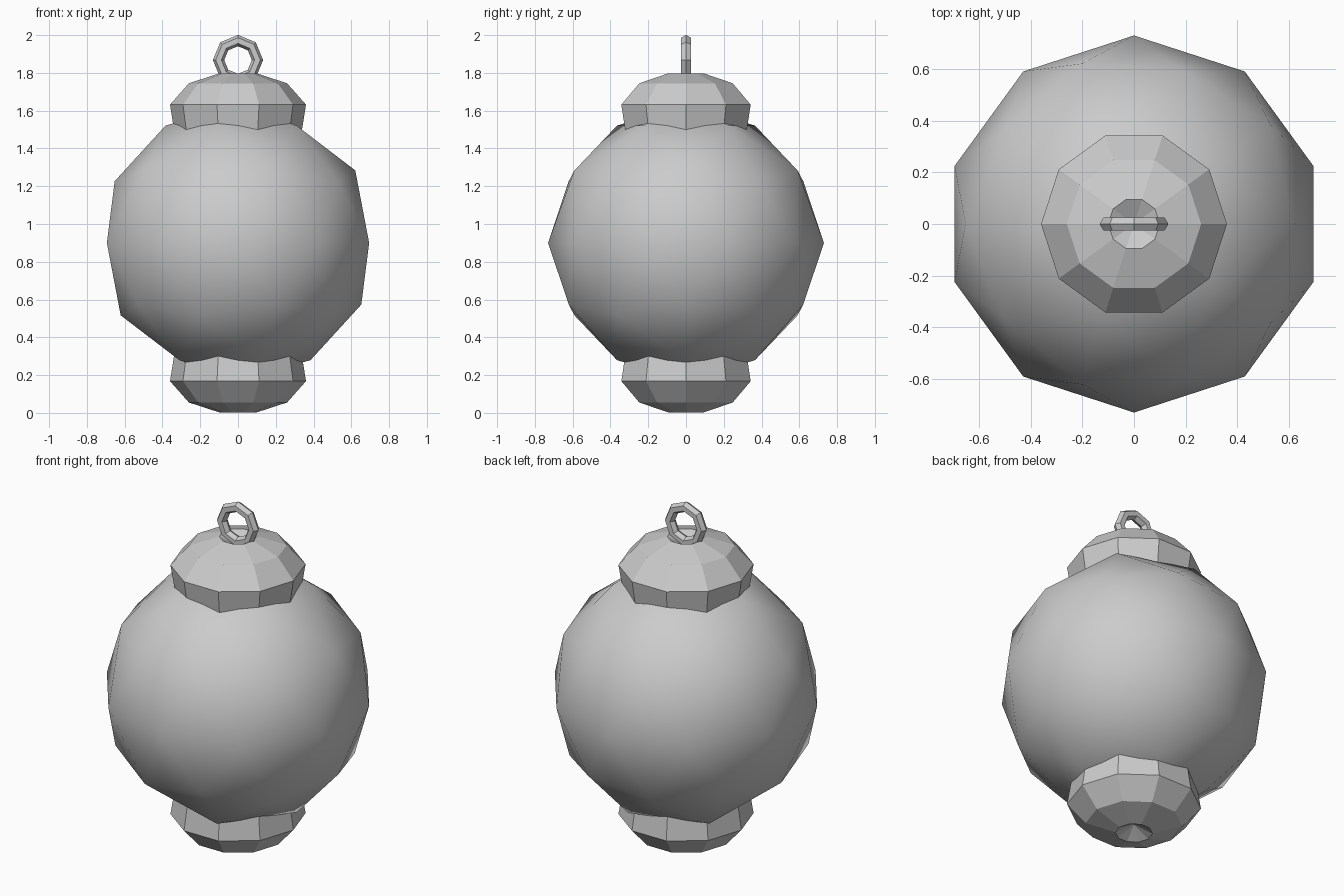
import bpy, bmesh, math

if "Cube" in bpy.data.objects:
    bpy.data.objects.remove(bpy.data.objects["Cube"])

CENTRE = 0.90   # mid height of the round body

# Round body: smooth-shaded low-poly icosphere
bpy.ops.mesh.primitive_ico_sphere_add(subdivisions=2, radius=0.73,
                                      location=(0, 0, CENTRE), rotation=(0, 0, math.pi))
body = bpy.context.object
body.name = "body"
bpy.ops.object.shade_smooth()


def revolve(name, profile, sides):
    """Spin an (r, z) profile with both ends on the axis into a faceted solid."""
    bm = bmesh.new()
    rings = []
    for r, z in profile:
        if r == 0:
            rings.append([bm.verts.new((0, 0, z))] * sides)
        else:
            rings.append([bm.verts.new((r * math.cos(2 * math.pi * i / sides),
                                        r * math.sin(2 * math.pi * i / sides), z))
                          for i in range(sides)])
    for a, b in zip(rings, rings[1:]):
        for i in range(sides):
            j = (i + 1) % sides
            bm.faces.new(list(dict.fromkeys((a[i], b[i], b[j], a[j]))))
    bmesh.ops.recalc_face_normals(bm, faces=bm.faces)
    mesh = bpy.data.meshes.new(name)
    bm.to_mesh(mesh)
    bm.free()
    obj = bpy.data.objects.new(name, mesh)
    bpy.context.collection.objects.link(obj)


# Top and bottom caps: ten-sided rounded collars with a shallow dimple
# (heights are measured from the body centre)
cap = [(0, 0.845), (0.10, 0.897), (0.26, 0.845), (0.36, 0.732),
       (0.335, 0.575), (0.22, 0.48), (0, 0.46)]
revolve("top_cap", [(r, CENTRE + z) for r, z in cap], 10)
revolve("bottom_cap", [(r, CENTRE - z) for r, z in cap], 10)

# Hanging ring standing upright on the top cap
bpy.ops.mesh.primitive_torus_add(major_segments=8, minor_segments=6,
                                 major_radius=0.103, minor_radius=0.03,
                                 location=(0, 0, 1.868),
                                 rotation=(math.pi / 2, 0, 0))
bpy.context.object.name = "hanging_ring"
bpy.ops.object.shade_flat()
